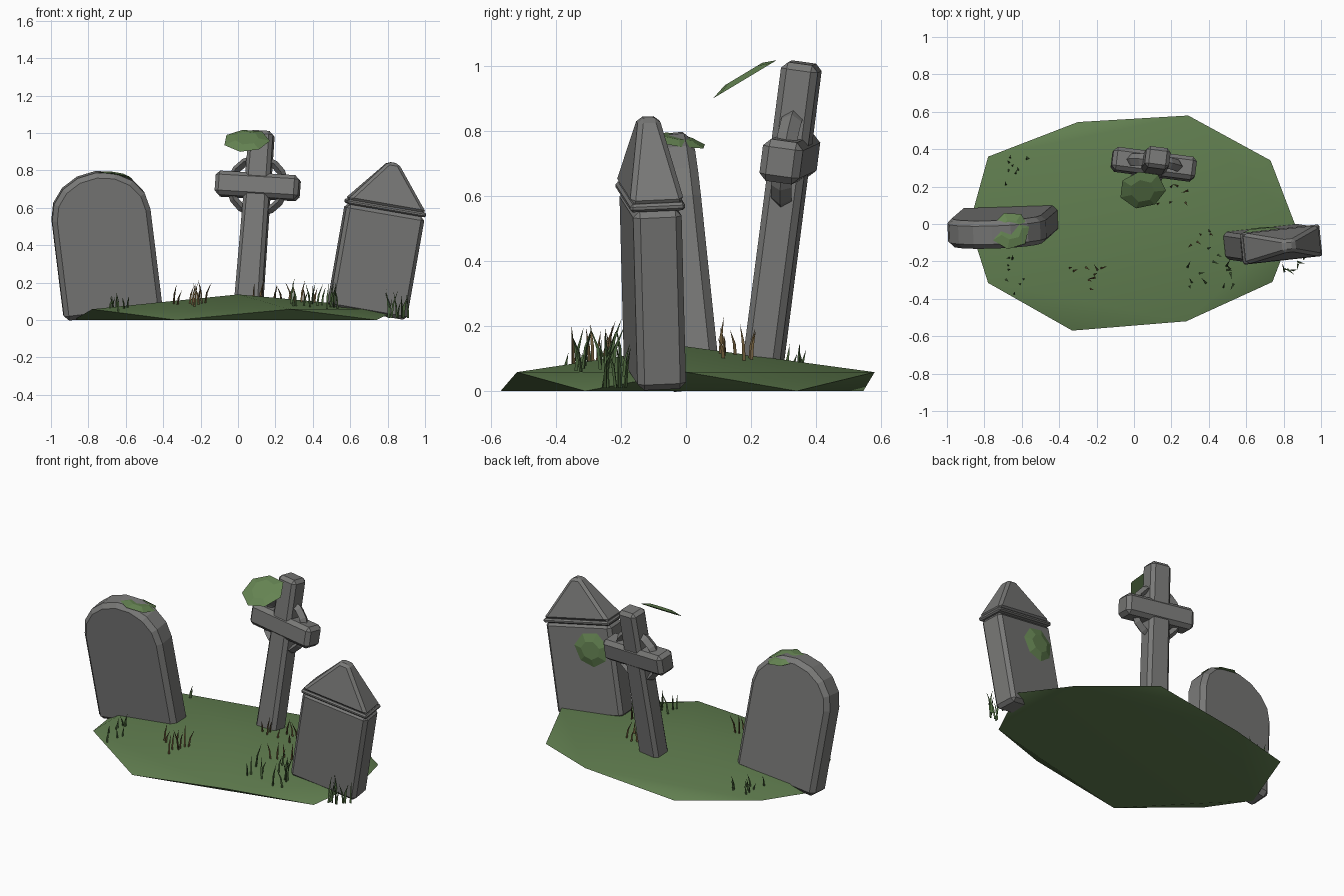
import bpy, bmesh, math, random
from math import radians, sin, cos, pi
from mathutils import Matrix, Vector

cube = bpy.data.objects.get("Cube")
if cube:
    bpy.data.objects.remove(cube, do_unlink=True)
random.seed(4)


def material(name, rgb):
    m = bpy.data.materials.new(name)
    m.use_nodes = True
    m.diffuse_color = (*rgb, 1)
    bsdf = next(n for n in m.node_tree.nodes if n.type == 'BSDF_PRINCIPLED')
    bsdf.inputs["Base Color"].default_value = (*rgb, 1)
    return m


STONE = material("grey stone", (0.19, 0.19, 0.185))
TURF = material("turf green", (0.12, 0.21, 0.08))
MOSS = material("moss green", (0.13, 0.23, 0.085))
BLADE = material("blade green", (0.07, 0.13, 0.045))
STRAW = material("straw brown", (0.15, 0.10, 0.04))


def finish(bm, name, mat, matrix=Matrix(), bevel=0):
    bmesh.ops.recalc_face_normals(bm, faces=bm.faces)
    mesh = bpy.data.meshes.new(name)
    bm.to_mesh(mesh)
    bm.free()
    mesh.materials.append(mat)
    ob = bpy.data.objects.new(name, mesh)
    ob.matrix_world = matrix
    bpy.context.scene.collection.objects.link(ob)
    if bevel:
        mod = ob.modifiers.new("Worn edges", 'BEVEL')
        mod.width = bevel
        mod.segments = 1
    return ob


def pose(base, lean_x, lean_y, yaw):
    """Stand on base, leaning in degrees towards +x and +y."""
    return (Matrix.Translation(base) @ Matrix.Rotation(radians(-lean_y), 4, 'X')
            @ Matrix.Rotation(radians(lean_x), 4, 'Y')
            @ Matrix.Rotation(radians(yaw), 4, 'Z'))


def box(name, size, centre, matrix, bevel, top=(1, 1)):
    """Box whose upper face is scaled by top."""
    bm = bmesh.new()
    bmesh.ops.create_cube(bm, size=1)
    for v in bm.verts:
        k = top if v.co.z > 0 else (1, 1)
        v.co = Vector((v.co.x * size[0] * k[0], v.co.y * size[1] * k[1],
                       v.co.z * size[2])) + Vector(centre)
    return finish(bm, name, STONE, matrix, bevel)


# Mound: apex, zigzag rim and flat underside
rim = [(-.33, -.57), (.28, -.52), (.74, -.31), (.86, 0), (.73, .34),
       (.29, .58), (-.30, .545), (-.78, .36), (-.88, 0), (-.78, -.315)]
bm = bmesh.new()
ring = [bm.verts.new((x, y, .058 * (i % 2))) for i, (x, y) in enumerate(rim)]
apex = bm.verts.new((0, 0, .137))
bm.faces.new(ring[0::2])
for i in range(0, 10, 2):
    a, b, c, d = (ring[(i + k) % 10] for k in (-1, 0, 1, 2))
    bm.faces.new((a, b, c))
    bm.faces.new((b, d, c))
    bm.faces.new((a, c, apex))
for f in bm.faces:
    f.smooth = True
mound = finish(bm, "grass_mound", TURF)
mound.data.set_sharp_from_angle(angle=radians(30))

# Round-topped headstone
bm = bmesh.new()
outline = [(.265, 0)] + [(.265 * cos(pi * i / 8), .54 + .23 * sin(pi * i / 8))
                         for i in range(9)] + [(-.265, 0)]
front = bm.faces.new([bm.verts.new((x, -.075, z)) for x, z in outline])
side = bmesh.ops.extrude_face_region(bm, geom=[front])
for v in side["geom"]:
    if isinstance(v, bmesh.types.BMVert):
        v.co.y += .15
round_pose = pose((-.667, .02, .032), -7, -6, 2.5)
finish(bm, "round_headstone", STONE, round_pose, .026)

# Ringed cross
cross_pose = pose((.052, .23, .03), 4.4, 7.4, -7)
box("cross_post", (.15, .115, .99), (0, 0, .495), cross_pose, .02, (.87, 1))
box("cross_arms", (.45, .125, .13), (0, 0, .695), cross_pose, .022)
bm = bmesh.new()
N = 16
loops = []
for i in range(N):
    a = 2 * pi * (i + .5) / N
    loops.append([bm.verts.new((r * cos(a), y, .695 + r * sin(a)))
                  for r, y in ((.168, 0), (.146, .032), (.124, 0), (.146, -.032))])
for i in range(N):
    for k in range(4):
        p, q = loops[i], loops[(i + 1) % N]
        bm.faces.new((p[k], q[k], q[(k + 1) % 4], p[(k + 1) % 4]))
finish(bm, "cross_ring", STONE, cross_pose)

# Headstone with a pointed cap
point_pose = pose((.688, -.095, .037), 10, -1.5, 6)
box("pointed_headstone_body", (.425, .15, .56), (0, 0, .28), point_pose, .02)
box("pointed_headstone_cap_lip", (.43, .17, .025), (0, 0, .572), point_pose, .008)
box("pointed_headstone_cap", (.43, .17, .235), (0, 0, .70), point_pose, .015, (.13, .38))


# Moss patches: shallow uneven discs
def moss(name, size, matrix):
    bm = bmesh.new()
    bmesh.ops.create_cone(bm, cap_ends=True, segments=7, radius1=.5,
                          radius2=.28, depth=.016)
    for v in bm.verts:
        k = random.uniform(.92, 1.08)
        v.co.x *= size[0] * k
        v.co.y *= size[1] * k
    finish(bm, name, MOSS, matrix)


moss("moss_on_round_headstone", (.22, .20), pose((-.66, -.03, .775), 8, 9, 20))
moss("moss_by_cross", (.24, .235), pose((.045, .18, .967), 0, -31, 10))
moss("moss_on_pointed_headstone", (.21, .21),
     point_pose @ Matrix.Translation((-.075, .085, .41))
     @ Matrix.Rotation(radians(-90), 4, 'X'))


# Grass tufts: bent three-sided blades
def tuft(name, mat, centre, spread, count, height):
    bm = bmesh.new()
    for _ in range(count):
        x = centre[0] + random.uniform(-1, 1) * spread[0]
        y = centre[1] + random.uniform(-1, 1) * spread[1]
        r = math.hypot(x / .86, y / .57)
        base = Vector((x, y, .13 - .085 * r if r < 1 else .01))
        h = height * random.uniform(.6, 1.1)
        a = random.uniform(0, 2 * pi)
        lean = Vector((cos(a), sin(a), 0)) * h * random.uniform(.12, .35)
        rings = []
        for t, w in ((0, .006), (.5, .0055)):
            c = base + lean * t * t + Vector((0, 0, h * t))
            rings.append([bm.verts.new(c + Vector((w * cos(a + k * 2 * pi / 3),
                                                   w * sin(a + k * 2 * pi / 3), 0)))
                          for k in range(3)])
        tip = bm.verts.new(base + lean + Vector((0, 0, h)))
        low, mid = rings
        bm.faces.new(low)
        for k in range(3):
            n = (k + 1) % 3
            bm.faces.new((low[k], low[n], mid[n], mid[k]))
            bm.faces.new((mid[k], mid[n], tip))
    finish(bm, name, mat)


tuft("grass_back_left", BLADE, (-.63, .30), (.06, .10), 9, .09)
tuft("grass_front_left", BLADE, (-.64, -.28), (.05, .10), 9, .10)
tuft("dry_grass_front", STRAW, (-.27, -.31), (.10, .08), 9, .12)
tuft("dry_grass_centre", STRAW, (.20, .11), (.14, .12), 9, .11)
tuft("grass_right", BLADE, (.40, -.20), (.14, .16), 16, .13)
tuft("dry_grass_right", STRAW, (.38, -.12), (.12, .10), 6, .11)
tuft("grass_by_pointed_headstone", BLADE, (.85, -.22), (.06, .04), 10, .14)
